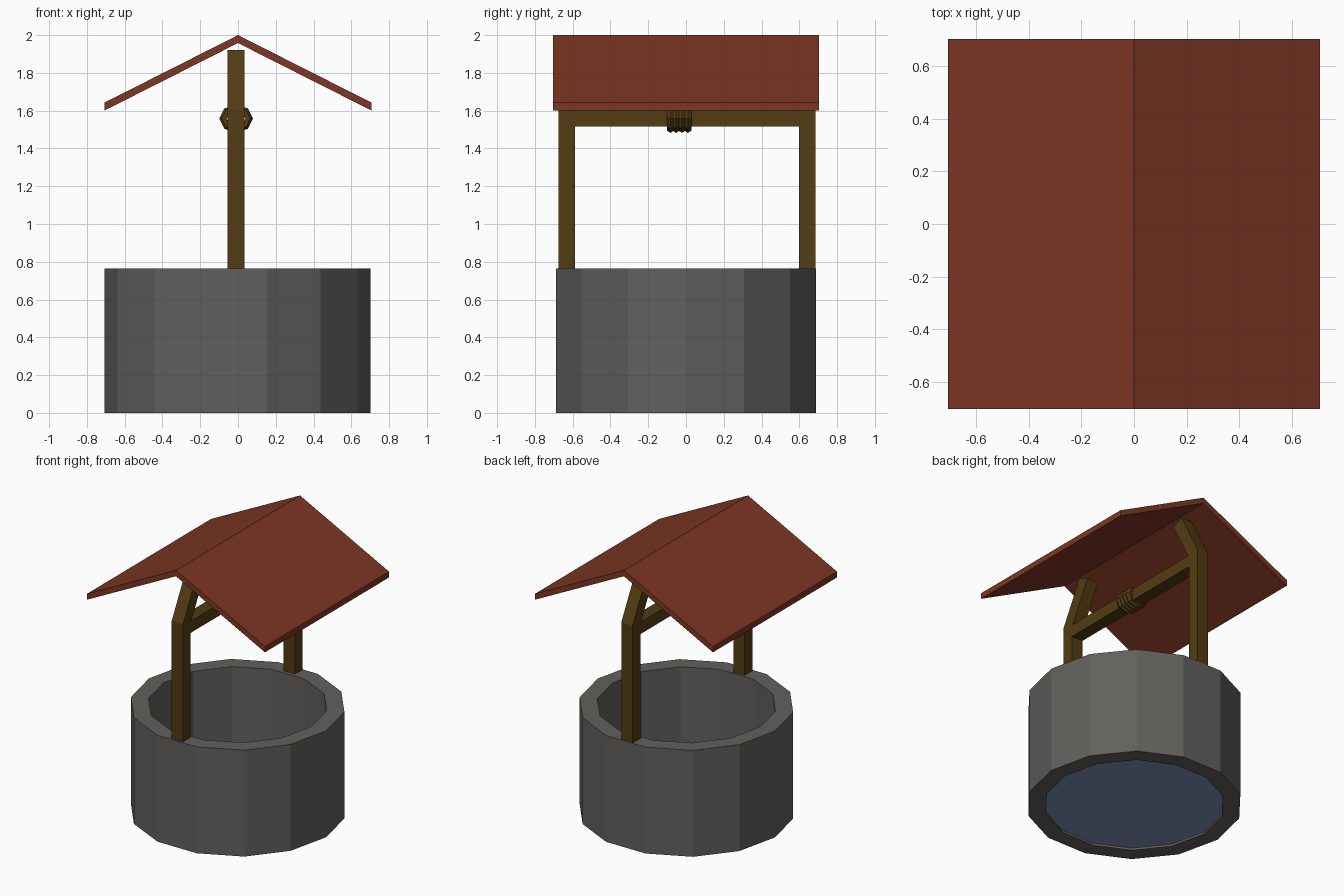
import bpy, bmesh, math

if "Cube" in bpy.data.objects:
    bpy.data.objects.remove(bpy.data.objects["Cube"])

def material(name, rgb):
    m = bpy.data.materials.new(name)
    m.diffuse_color = (*rgb, 1)
    m.use_nodes = True
    m.node_tree.nodes["Principled BSDF"].inputs["Base Color"].default_value = m.diffuse_color
    return m

STONE = material("grey stone", (0.122, 0.117, 0.109))
WOOD = material("brown wood", (0.084, 0.045, 0.006))
ROOF = material("red roof", (0.205, 0.037, 0.017))
WATER = material("blue water", (0.205, 0.283, 0.503))

def finish(name, bm, mat):
    bmesh.ops.recalc_face_normals(bm, faces=bm.faces)
    me = bpy.data.meshes.new(name)
    bm.to_mesh(me)
    bm.free()
    me.materials.append(mat)
    ob = bpy.data.objects.new(name, me)
    bpy.context.collection.objects.link(ob)
    return ob

def extrude(name, profile, to3d, a, b, mat):
    """Prism: 2D profile placed by to3d(u, v, w), swept from w=a to w=b."""
    bm = bmesh.new()
    lo = [bm.verts.new(to3d(u, v, a)) for u, v in profile]
    hi = [bm.verts.new(to3d(u, v, b)) for u, v in profile]
    bm.faces.new(lo)
    bm.faces.new(hi)
    n = len(profile)
    for i in range(n):
        j = (i + 1) % n
        bm.faces.new((lo[i], lo[j], hi[j], hi[i]))
    return finish(name, bm, mat)

def revolve(name, profile, place, sides, mat, start=0.0):
    """Closed (radius, height) profile swept round a full circle."""
    bm = bmesh.new()
    rings = []
    for i in range(sides):
        t = start + math.tau * i / sides
        rings.append([bm.verts.new(place(r * math.cos(t), r * math.sin(t), h)) for r, h in profile])
    n = len(profile)
    for i in range(sides):
        a, b = rings[i], rings[(i + 1) % sides]
        for k in range(n):
            l = (k + 1) % n
            bm.faces.new((a[k], b[k], b[l], a[l]))
    return finish(name, bm, mat)

# Stone ring wall
SIDES = 14
revolve("well_wall", [(0.705, 0), (0.705, 0.765), (0.588, 0.765), (0.588, 0)],
        lambda x, y, h: (x - 0.003, y, h), SIDES, STONE)

# Water just above the bottom
bm = bmesh.new()
bm.faces.new([bm.verts.new((0.589 * math.cos(math.tau * i / SIDES) - 0.003,
                            0.589 * math.sin(math.tau * i / SIDES), 0.015)) for i in range(SIDES)])
finish("water", bm, WATER)

# Posts whose tops bend inwards to carry the roof
X0, X1 = -0.055, 0.035
post = [(0.685, 0.02), (0.685, 1.61), (0.52, 1.92), (0.44, 1.88), (0.598, 1.585), (0.598, 0.02)]
for side, name, shift in ((-1, "front_post", 0.01), (1, "back_post", 0.0)):
    extrude(name, post, lambda u, v, w, s=side, d=shift: (w, s * u + d, v), X0, X1, WOOD)

# Crossbar between the posts
extrude("crossbar", [(X0, 1.515), (X1, 1.515), (X1, 1.6), (X0, 1.6)],
        lambda u, v, w: (u, w, v), -0.6, 0.61, WOOD)

# Coiled rope on the crossbar
for i in range(4):
    y = -0.083 + 0.031 * i
    ring = [(0.05, -0.018), (0.075, -0.018), (0.089, 0), (0.075, 0.018), (0.05, 0.018)]
    revolve(f"rope_coil_{i + 1}", ring,
            lambda a, b, h, y=y: (a - 0.01, y + h, 1.558 + 0.85 * b), 8, WOOD)

# Two roof slopes
for side, name in ((-1, "left_roof"), (1, "right_roof")):
    extrude(name, [(0, 2.0), (0.708, 1.642), (0.708, 1.6), (0, 1.958)],
            lambda u, v, w, s=side: (s * u, w, v), -0.705, 0.705, ROOF)
